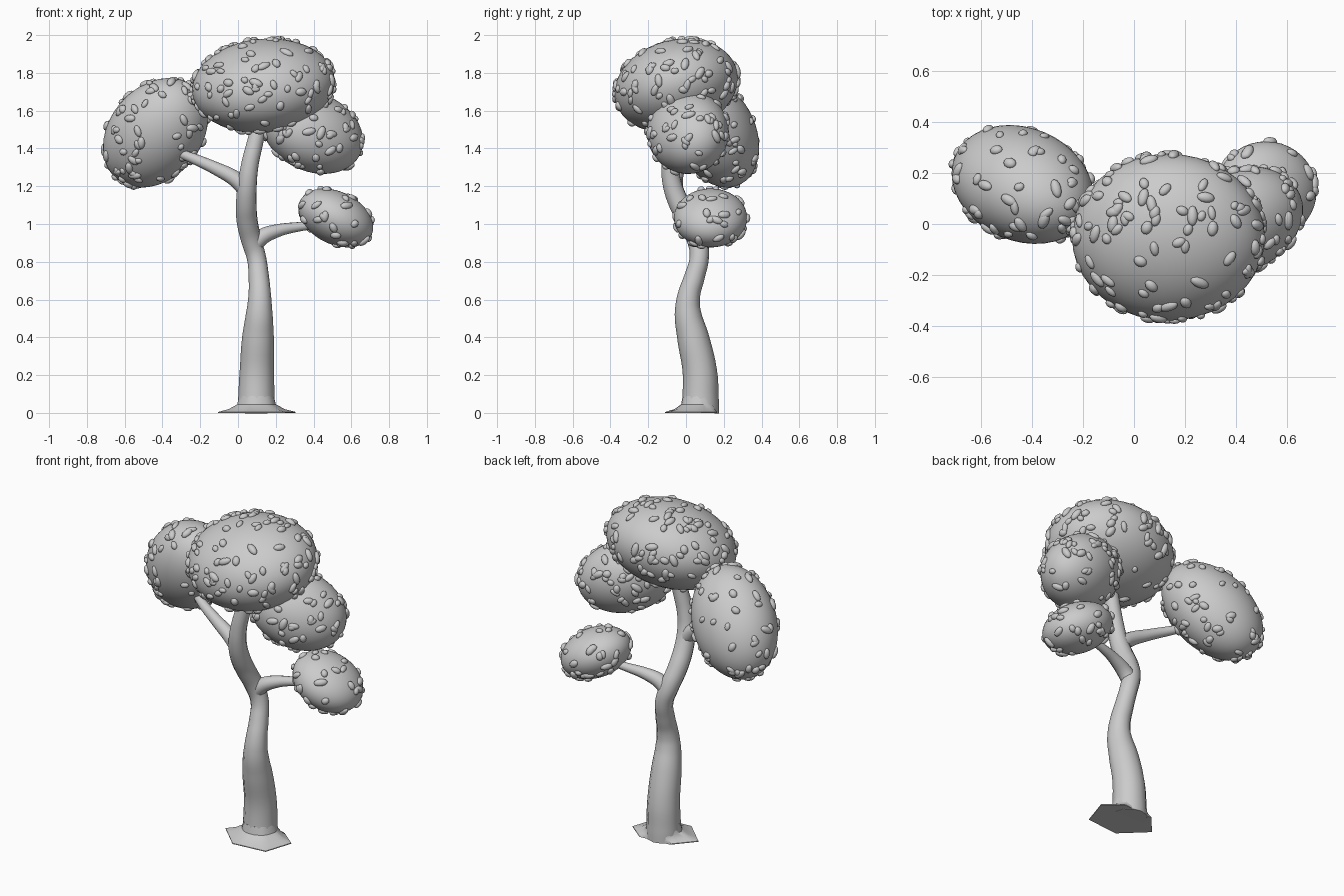
import bpy, bmesh, math, random
from mathutils import Vector, Matrix

if "Cube" in bpy.data.objects:
    bpy.data.objects.remove(bpy.data.objects["Cube"])

random.seed(7)


def finish(name, bm, smooth_all=True):
    bmesh.ops.recalc_face_normals(bm, faces=bm.faces[:])
    me = bpy.data.meshes.new(name)
    bm.to_mesh(me)
    bm.free()
    ob = bpy.data.objects.new(name, me)
    bpy.context.collection.objects.link(ob)
    if smooth_all:
        for p in me.polygons:
            p.use_smooth = True
    return ob


def tube(name, points):
    """Smooth tapered limb through (x, y, z, radius) points."""
    cu = bpy.data.curves.new(name, 'CURVE')
    cu.dimensions = '3D'
    cu.bevel_depth = 1.0
    cu.bevel_resolution = 4
    cu.resolution_u = 5
    cu.use_fill_caps = True
    sp = cu.splines.new('BEZIER')
    sp.radius_interpolation = 'CARDINAL'
    sp.bezier_points.add(len(points) - 1)
    for bp, (x, y, z, r) in zip(sp.bezier_points, points):
        bp.co = (x, y, z)
        bp.radius = r
        bp.handle_left_type = bp.handle_right_type = 'AUTO'
    ob = bpy.data.objects.new(name, cu)
    bpy.context.collection.objects.link(ob)
    bpy.ops.object.select_all(action='DESELECT')
    ob.select_set(True)
    bpy.context.view_layer.objects.active = ob
    bpy.ops.object.convert(target='MESH')
    bpy.ops.object.shade_smooth_by_angle(angle=math.radians(50))


def ellipsoid_matrix(size, xy, xz, yz):
    """Lower-triangular shape of a tilted ellipsoid with the given half extents."""
    sx, sy, sz = size
    a = sx
    b = xy / a
    c = math.sqrt(sy * sy - b * b)
    d = xz / a
    e = (yz - b * d) / c
    f = math.sqrt(sz * sz - d * d - e * e)
    return Matrix(((a, 0, 0), (b, c, 0), (d, e, f)))


def foliage(name, centre, size, tilt, leaves):
    shape = ellipsoid_matrix(size, *tilt)
    centre = Vector(centre)
    # main clump
    bm = bmesh.new()
    bmesh.ops.create_icosphere(bm, subdivisions=4, radius=1,
                               matrix=Matrix.Translation(centre) @ shape.to_4x4())
    finish(name, bm)
    # small leaf bumps lying on the surface
    bm = bmesh.new()
    normal_map = shape.inverted().transposed()
    for _ in range(leaves):
        u = Vector([random.gauss(0, 1) for _ in range(3)]).normalized()
        rot = (normal_map @ u).normalized().to_track_quat('Z', 'Y').to_matrix().to_4x4()
        spin = Matrix.Rotation(random.uniform(0, math.tau), 4, 'Z')
        s = random.uniform(0.8, 1.15)
        scale = Matrix.Diagonal((0.019 * s, random.uniform(0.022, 0.037) * s, 0.016 * s, 1))
        bmesh.ops.create_uvsphere(
            bm, u_segments=12, v_segments=8, radius=1,
            matrix=Matrix.Translation(centre + shape @ u) @ rot @ spin @ scale)
    finish(name + "_leaves", bm)


# trunk and branches
tube("trunk", [
    (0.097, 0.075, 0.0, 0.100), (0.097, 0.077, 0.08, 0.096), (0.100, 0.073, 0.22, 0.091),
    (0.106, 0.037, 0.40, 0.084), (0.113, 0.010, 0.53, 0.070), (0.115, 0.015, 0.62, 0.060),
    (0.110, 0.045, 0.72, 0.054), (0.098, 0.070, 0.82, 0.051), (0.072, 0.060, 0.91, 0.054),
    (0.048, 0.010, 1.02, 0.056), (0.044, -0.042, 1.12, 0.055), (0.050, -0.075, 1.22, 0.051),
    (0.064, -0.085, 1.32, 0.047), (0.090, -0.080, 1.43, 0.044), (0.125, -0.065, 1.58, 0.040)])
tube("left_branch", [
    (0.045, -0.06, 1.18, 0.045), (-0.01, -0.058, 1.235, 0.042), (-0.12, -0.035, 1.295, 0.034),
    (-0.25, 0.01, 1.352, 0.027), (-0.38, 0.09, 1.40, 0.022)])
tube("right_branch", [
    (0.075, 0.06, 0.88, 0.045), (0.125, 0.065, 0.93, 0.043), (0.21, 0.085, 0.965, 0.034),
    (0.32, 0.11, 0.985, 0.025), (0.44, 0.125, 1.0, 0.022)])

# flared root foot: angular outline blending up into the round trunk
outline = [(-0.105, 0.03), (0.0, 0.15), (0.2, 0.165), (0.305, 0.08), (0.25, -0.09), (0.04, -0.11)]
mid = Vector((0.097, 0.075))
bm = bmesh.new()
rings = []
for blend, z in ((0.0, 0.0), (0.0, 0.005), (0.5, 0.02), (0.9, 0.045), (1.0, 0.09)):
    ring = []
    for i in range(24):
        k, t = divmod(i, 4)
        flat = Vector(outline[k]).lerp(Vector(outline[(k + 1) % 6]), t / 4)
        round_pt = mid + (flat - mid).normalized() * 0.092
        p = flat.lerp(round_pt, blend)
        ring.append(bm.verts.new((p.x, p.y, z)))
    rings.append(ring)
for lo, hi in zip(rings, rings[1:]):
    for i in range(24):
        j = (i + 1) % 24
        bm.faces.new((lo[i], lo[j], hi[j], hi[i]))
bm.faces.new(rings[0])
bm.faces.new(rings[-1])
foot = finish("root_foot", bm)
bpy.ops.object.select_all(action='DESELECT')
foot.select_set(True)
bpy.context.view_layer.objects.active = foot
bpy.ops.object.shade_smooth_by_angle(angle=math.radians(40))

# foliage clumps: centre, half extents, tilt terms (xy, xz, yz), leaf count
foliage("top_foliage", (0.135, -0.052, 1.732), (0.378, 0.327, 0.250), (0, 0.008, 0.013), 170)
foliage("left_foliage", (-0.437, 0.155, 1.483), (0.278, 0.233, 0.290), (-0.012, 0.021, -0.018), 110)
foliage("right_foliage", (0.395, 0.010, 1.487), (0.268, 0.217, 0.222), (0.012, -0.013, 0), 95)
foliage("lower_foliage", (0.518, 0.130, 1.032), (0.198, 0.194, 0.156), (0, -0.010, 0), 50)
